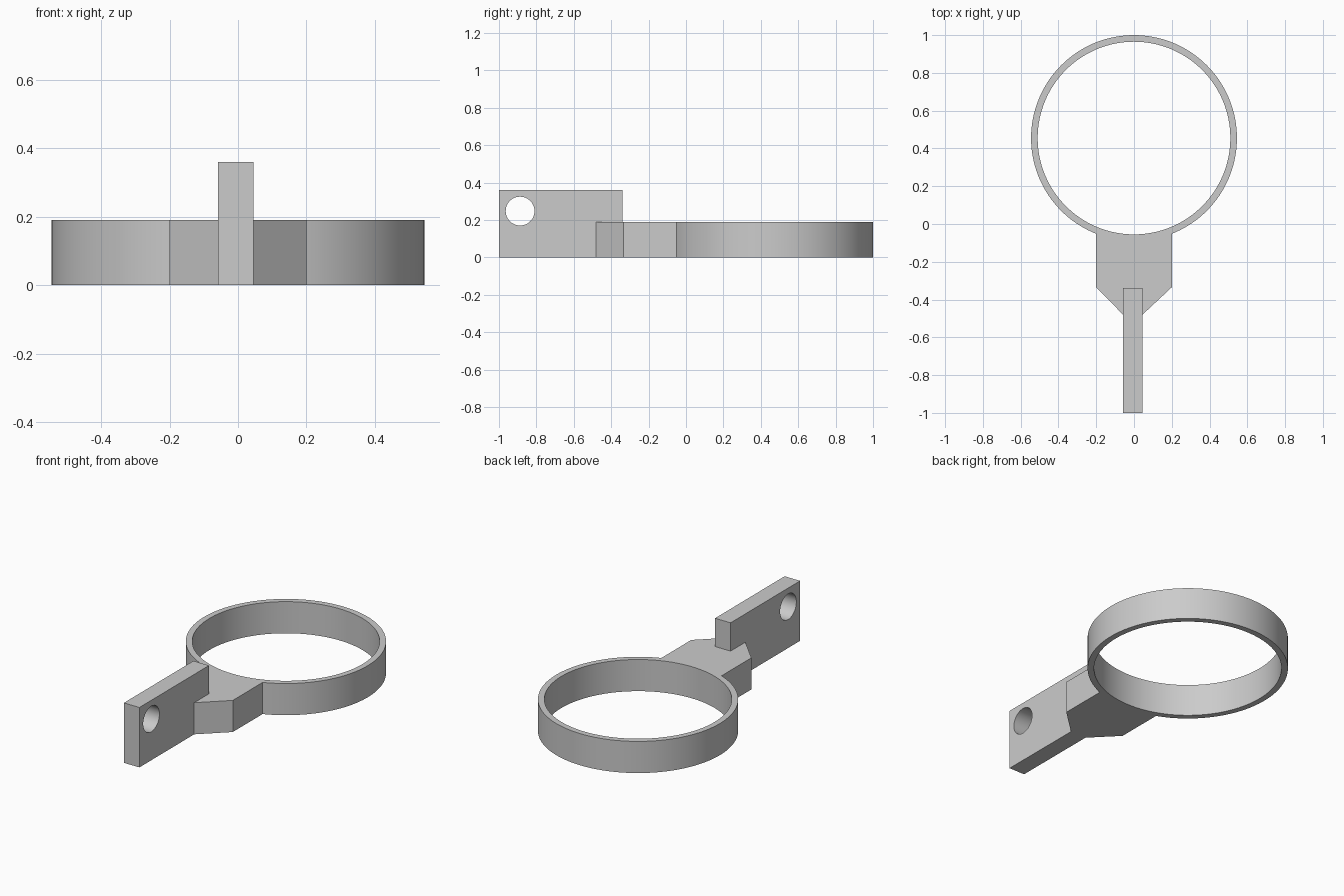
import bpy
import bmesh
from math import asin, cos, pi, sin
from mathutils import Matrix, Vector

cube = bpy.data.objects.get("Cube")
if cube:
    bpy.data.objects.remove(cube, do_unlink=True)

GREY = (0.6, 0.6, 0.6, 1.0)
grey = bpy.data.materials.new("plain_grey")
grey.use_nodes = True
grey.diffuse_color = GREY
grey.node_tree.nodes["Principled BSDF"].inputs["Base Color"].default_value = GREY


def arc(cx, cy, radius, start, end, steps):
    """Points along an arc, both ends included."""
    angles = [start + (end - start) * i / steps for i in range(steps + 1)]
    return [(cx + radius * cos(a), cy + radius * sin(a)) for a in angles]


def plate(name, outlines, low, high, turn=Matrix.Identity(3)):
    """Fill an outline with holes, extrude it from low to high, then turn it."""
    bm = bmesh.new()
    for points in outlines:
        verts = [bm.verts.new((u, v, low)) for u, v in points]
        for a, b in zip(verts, verts[1:] + verts[:1]):
            bm.edges.new((a, b))
    bmesh.ops.triangle_fill(bm, edges=bm.edges[:], use_beauty=True)
    grown = bmesh.ops.extrude_face_region(bm, geom=bm.faces[:])["geom"]
    top = [g for g in grown if isinstance(g, bmesh.types.BMVert)]
    bmesh.ops.translate(bm, verts=top, vec=Vector((0, 0, high - low)))
    bmesh.ops.transform(bm, matrix=turn.to_4x4(), verts=bm.verts[:])
    bmesh.ops.recalc_face_normals(bm, faces=bm.faces[:])
    mesh = bpy.data.meshes.new(name)
    bm.to_mesh(mesh)
    bm.free()
    mesh.materials.append(grey)
    obj = bpy.data.objects.new(name, mesh)
    bpy.context.collection.objects.link(obj)
    return obj


# Ring and tapered neck in one outline, with a slot for the tab
RING_Y, OUTER, INNER = 0.455, 0.545, 0.51
NECK, SHOULDER, TIP = 0.2, -0.335, -0.48
TAB_LEFT, TAB_RIGHT, TAB_BACK = 0.045, -0.058, -0.34
gap = asin(NECK / OUTER)
outline = arc(0, RING_Y, OUTER, gap - pi / 2, 1.5 * pi - gap, 120)
outline += [(-NECK, SHOULDER), (TAB_RIGHT, TIP), (TAB_RIGHT, TAB_BACK),
            (TAB_LEFT, TAB_BACK), (TAB_LEFT, TIP), (NECK, SHOULDER)]
bore = arc(0, RING_Y, INNER, 0, 2 * pi, 128)[:-1]
ring = plate("ring_and_neck", [outline, bore], 0, 0.19)

# Upright mounting tab with a round bolt hole
side = [(-1, 0), (TAB_BACK, 0), (TAB_BACK, 0.36), (-1, 0.36)]
hole = arc(-0.887, 0.248, 0.077, 0, 2 * pi, 48)[:-1]
upright = Matrix(((0, 0, 1), (1, 0, 0), (0, 1, 0)))
tab = plate("mounting_tab", [side, hole], TAB_RIGHT, TAB_LEFT, upright)

# Smooth the round walls, keep the corners sharp
bpy.ops.object.select_all(action="DESELECT")
for obj in (ring, tab):
    obj.select_set(True)
bpy.context.view_layer.objects.active = ring
bpy.ops.object.shade_smooth_by_angle(angle=pi / 6)
